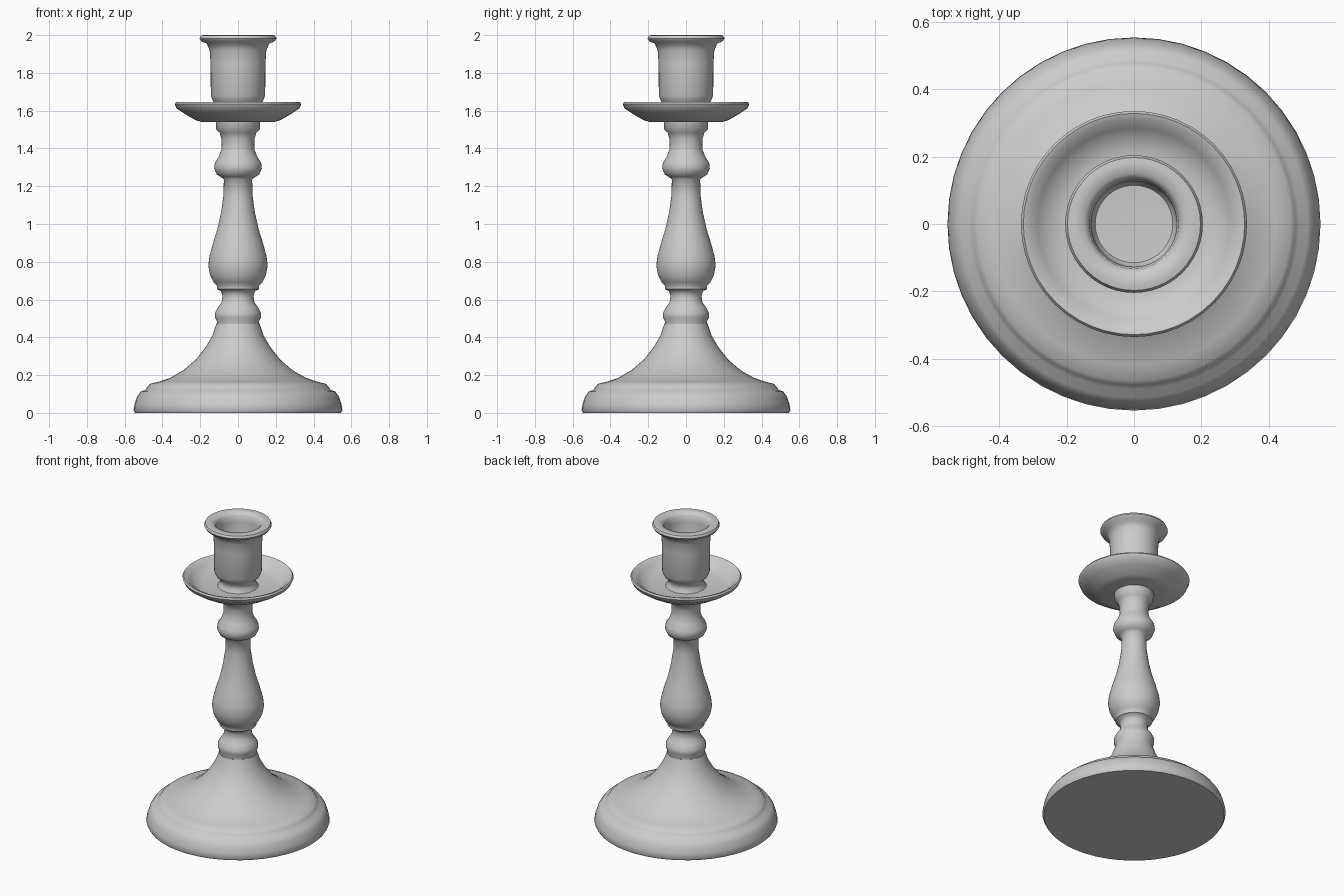
import bpy
import bmesh
import math

SIDES = 48

# Remove the default object
default = bpy.data.objects.get("Cube")
if default:
    bpy.data.objects.remove(default, do_unlink=True)

# One plain grey for the whole candlestick
grey = bpy.data.materials.new("plain_grey")
grey.use_nodes = True
colour = (0.6, 0.6, 0.6, 1.0)
grey.diffuse_color = colour
shader = next(n for n in grey.node_tree.nodes if n.type == "BSDF_PRINCIPLED")
shader.inputs["Base Color"].default_value = colour
shader.inputs["Roughness"].default_value = 0.6


def turn(name, profile):
    """Revolve (radius, height) points about z into a closed solid."""
    bm = bmesh.new()
    points = [bm.verts.new((radius, 0, height)) for radius, height in profile]
    edges = [bm.edges.new(pair) for pair in zip(points, points[1:])]
    bmesh.ops.spin(bm, geom=points + edges, cent=(0, 0, 0), axis=(0, 0, 1),
                   angle=math.tau, steps=SIDES, use_duplicate=False)
    bmesh.ops.remove_doubles(bm, verts=bm.verts[:], dist=0.0005)
    bmesh.ops.recalc_face_normals(bm, faces=bm.faces[:])
    mesh = bpy.data.meshes.new(name)
    bm.to_mesh(mesh)
    bm.free()
    mesh.materials.append(grey)
    part = bpy.data.objects.new(name, mesh)
    bpy.context.collection.objects.link(part)
    bpy.ops.object.select_all(action="DESELECT")
    part.select_set(True)
    bpy.context.view_layer.objects.active = part
    bpy.ops.object.shade_smooth_by_angle(angle=math.radians(50))
    return part


# Stepped round foot sweeping up into the neck
turn("base", [
    (0, 0), (.545, 0), (.553, .015), (.548, .045), (.535, .085), (.515, .113),
    (.49, .122), (.478, .14), (.465, .154), (.42, .165), (.36, .185),
    (.29, .225), (.225, .28), (.17, .35), (.135, .41), (.115, .47), (0, .47),
])

# Turned stem: lower knob, pear-shaped bulb, upper knob, flared top
turn("stem", [
    (0, .46), (.113, .46), (.112, .485), (.122, .505), (.122, .53),
    (.105, .56), (.087, .585), (.082, .62), (.09, .645), (.112, .655),
    (.112, .675), (.128, .69), (.148, .73), (.157, .78), (.151, .83),
    (.132, .9), (.11, .97), (.09, 1.06), (.077, 1.15), (.075, 1.235),
    (.092, 1.25), (.112, 1.262), (.126, 1.295), (.122, 1.325), (.1, 1.36),
    (.086, 1.4), (.087, 1.45), (.098, 1.485), (.116, 1.5), (.118, 1.55),
    (0, 1.55),
])

# Shallow dish that catches the wax
turn("drip_pan", [
    (0, 1.54), (.19, 1.54), (.225, 1.55), (.285, 1.585), (.325, 1.612),
    (.335, 1.635), (.328, 1.645), (.312, 1.64), (.285, 1.615), (.255, 1.59),
    (.21, 1.58), (0, 1.575),
])

# Hollow candle cup on a short foot, with a flared rim
turn("candle_cup", [
    (0, 1.565), (.125, 1.575), (.108, 1.6), (.108, 1.625), (.132, 1.65),
    (.144, 1.68), (.145, 1.85), (.15, 1.92), (.165, 1.955), (.195, 1.968),
    (.204, 1.983), (.197, 1.997), (.18, 2), (.148, 1.997), (.133, 1.98),
    (.127, 1.94), (.125, 1.75), (.115, 1.735), (0, 1.73),
])
